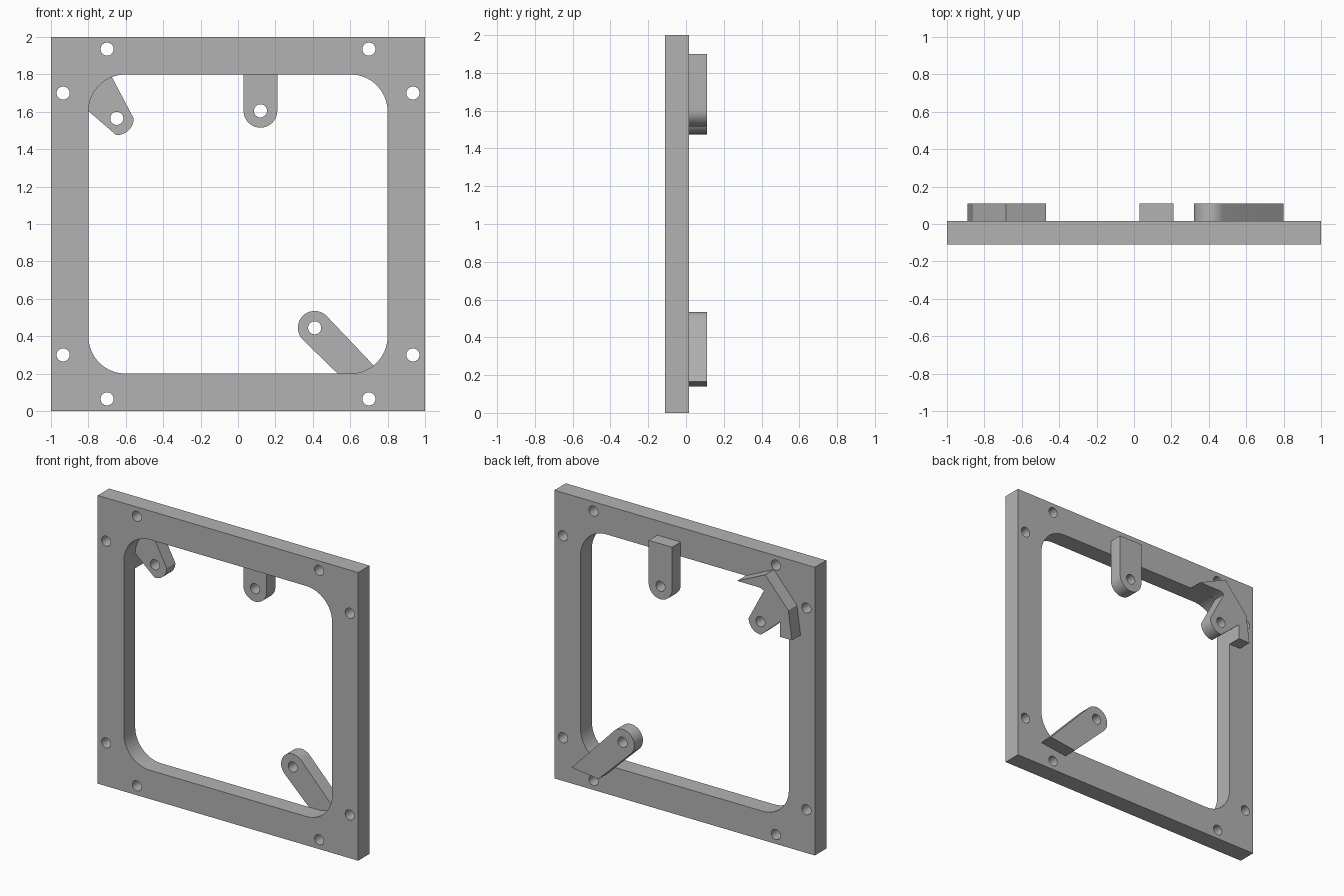
import bpy, bmesh, math

if "Cube" in bpy.data.objects:
    bpy.data.objects.remove(bpy.data.objects["Cube"])

grey = bpy.data.materials.new("plain_grey")
grey.diffuse_color = (0.45, 0.45, 0.45, 1)
grey.use_nodes = True
grey.node_tree.nodes["Principled BSDF"].inputs["Base Color"].default_value = grey.diffuse_color


def arc(cx, cz, r, a0, a1, n):
    """Points on an arc, angles in degrees."""
    return [(cx + r * math.cos(math.radians(a0 + (a1 - a0) * i / n)),
             cz + r * math.sin(math.radians(a0 + (a1 - a0) * i / n)))
            for i in range(n + 1)]


def hole(cx, cz, r=0.035):
    return arc(cx, cz, r, 0, 360, 32)[:-1]


def plate(name, loops, y0, y1):
    """Extrude an outline with holes, drawn in x and z, from y0 to y1."""
    curve = bpy.data.curves.new(name + "_profile", 'CURVE')
    curve.dimensions = '2D'
    curve.fill_mode = 'BOTH'
    curve.extrude = (y1 - y0) / 2
    for pts in loops:
        s = curve.splines.new('POLY')
        s.points.add(len(pts) - 1)
        for p, (x, z) in zip(s.points, pts):
            p.co = (x, z, 0, 1)
        s.use_cyclic_u = True
    tmp = bpy.data.objects.new(name + "_profile", curve)
    bpy.context.collection.objects.link(tmp)
    dg = bpy.context.evaluated_depsgraph_get()
    mesh = bpy.data.meshes.new_from_object(tmp.evaluated_get(dg))
    bpy.data.objects.remove(tmp)

    bm = bmesh.new()
    bm.from_mesh(mesh)
    bmesh.ops.remove_doubles(bm, verts=bm.verts, dist=0.0005)
    for v in bm.verts:
        x, z, d = v.co
        v.co = (x, (y0 + y1) / 2 - d, z)
    bmesh.ops.recalc_face_normals(bm, faces=bm.faces)
    bm.to_mesh(mesh)
    bm.free()
    mesh.name = name
    mesh.materials.clear()
    mesh.materials.append(grey)
    ob = bpy.data.objects.new(name, mesh)
    bpy.context.collection.objects.link(ob)
    bpy.ops.object.select_all(action='DESELECT')
    ob.select_set(True)
    bpy.context.view_layer.objects.active = ob
    bpy.ops.object.shade_smooth_by_angle(angle=math.radians(30))
    return ob


FRONT, MID, BACK = -0.11, 0.015, 0.11

# Square frame with a rounded opening and eight screw holes
opening = []
for sx, sz, a in ((1, 1, 0), (-1, 1, 90), (-1, -1, 180), (1, -1, 270)):
    opening += arc(0.6 * sx, 1 + 0.6 * sz, 0.2, a, a + 90, 16)
screws = [hole(sx * x, 1 + sz * z) for sx in (-1, 1) for sz in (-1, 1)
          for x, z in ((0.7, 0.935), (0.935, 0.7))]
plate("frame", [[(-1, 0), (1, 0), (1, 2), (-1, 2)], opening] + screws, FRONT, MID)

# Straight tab hanging from the top bar
plate("top_tab", [[(0.21, 1.9), (0.03, 1.9)] + arc(0.12, 1.605, 0.09, 180, 360, 24),
                  hole(0.12, 1.605)], MID, BACK)

# Diagonal tab in the lower right corner
plate("lower_tab", [[(0.595, 0.14), (0.8, 0.165)] + arc(0.41, 0.445, 0.09, 45, 225, 24),
                    hole(0.41, 0.445)], MID, BACK)

# Arrow-shaped corner bracket in the upper left
plate("corner_bracket", [[(-0.675, 1.787), (-0.645, 1.8), (-0.47, 1.8), (-0.685, 1.9),
                          (-0.862, 1.7), (-0.89, 1.5), (-0.8, 1.5), (-0.8, 1.604)]
                         + arc(-0.648, 1.565, 0.09, -92, 0, 14),
                         hole(-0.648, 1.565)], MID, BACK)
